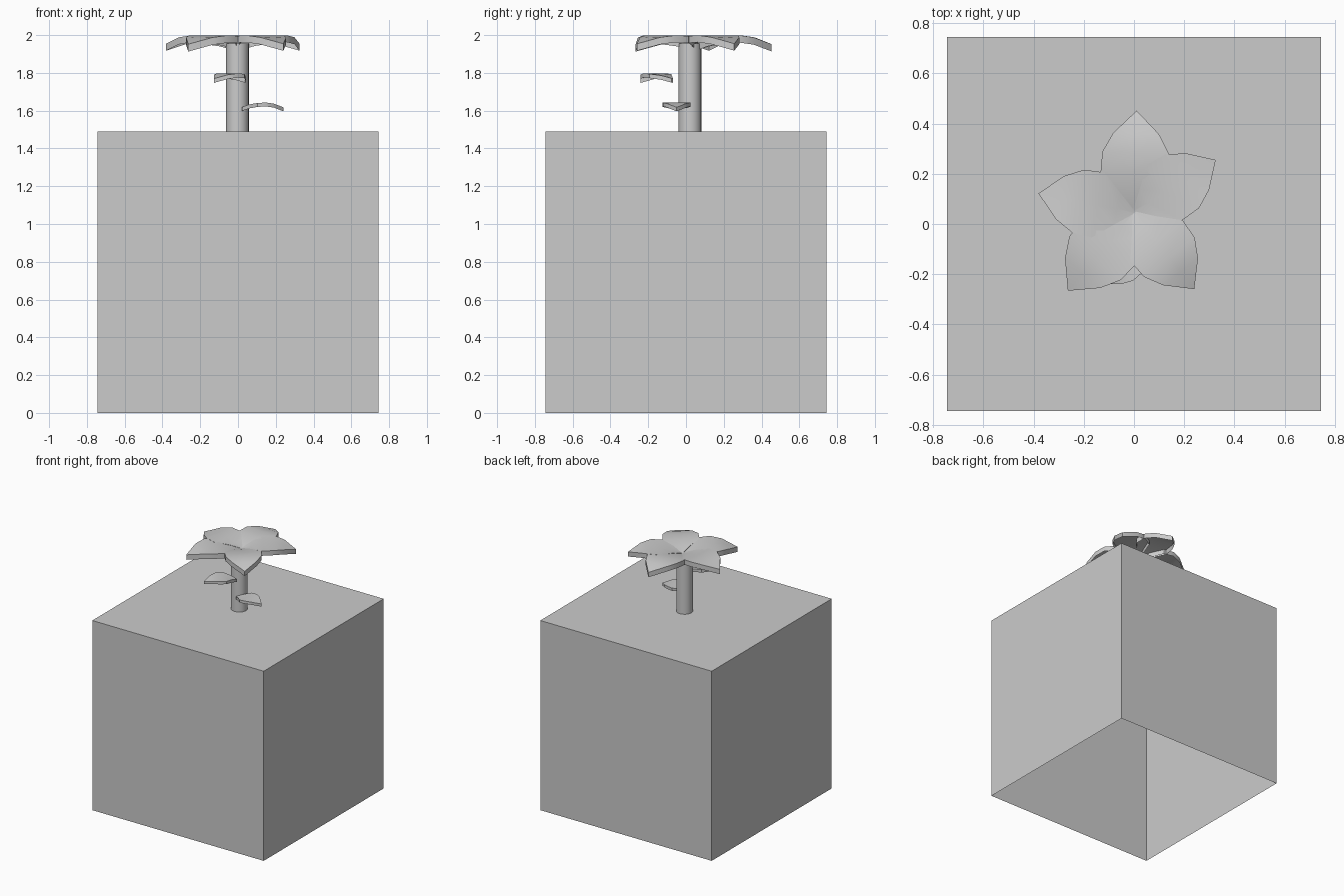
import bpy, bmesh, math
from mathutils import Matrix

cube = bpy.data.objects.get("Cube")
if cube:
    bpy.data.objects.remove(cube)

GREY = (0.6, 0.6, 0.6, 1)
grey = bpy.data.materials.new("light_grey")
grey.use_nodes = True
grey.diffuse_color = GREY
grey.node_tree.nodes["Principled BSDF"].inputs["Base Color"].default_value = GREY


def finish(bm, name, smooth=True):
    mesh = bpy.data.meshes.new(name)
    bm.to_mesh(mesh)
    bm.free()
    mesh.materials.append(grey)
    obj = bpy.data.objects.new(name, mesh)
    bpy.context.collection.objects.link(obj)
    if smooth:
        bpy.ops.object.select_all(action='DESELECT')
        obj.select_set(True)
        bpy.context.view_layer.objects.active = obj
        bpy.ops.object.shade_smooth_by_angle(angle=math.radians(35))


# Petal rows: distance, half width, middle height, edge height
ROWS = [(0.0, 0.008, -0.046, -0.044),
        (0.07, 0.066, -0.026, -0.019),
        (0.15, 0.136, -0.009, -0.004),
        (0.235, 0.131, -0.002, 0.0),
        (0.31, 0.09, -0.014, -0.011)]
TIP = (0.40, 0, -0.046)
THICKNESS = 0.038


def petal(name, x, y, z, angle, scale):
    bm = bmesh.new()
    rows = [[bm.verts.new(p) for p in ((r, w, e), (r, 0, m), (r, -w, e))]
            for r, w, m, e in ROWS]
    tip = bm.verts.new(TIP)
    for a, b in zip(rows, rows[1:]):
        for i in range(2):
            bm.faces.new((a[i], a[i + 1], b[i + 1], b[i]))
    for i in range(2):
        bm.faces.new((rows[-1][i], rows[-1][i + 1], tip))
    # Rim hanging from the outline, open underneath
    rim = [e for e in bm.edges if e.is_boundary]
    ext = bmesh.ops.extrude_edge_only(bm, edges=rim)
    lower = [v for v in ext["geom"] if isinstance(v, bmesh.types.BMVert)]
    bmesh.ops.translate(bm, verts=lower, vec=(0, 0, -THICKNESS))
    bmesh.ops.recalc_face_normals(bm, faces=bm.faces)
    if sum(f.normal.z for f in bm.faces) < 0:
        bmesh.ops.reverse_faces(bm, faces=bm.faces)
    bm.transform(Matrix.Translation((x, y, z))
                 @ Matrix.Rotation(math.radians(angle), 4, 'Z')
                 @ Matrix.Scale(scale, 4))
    finish(bm, name)


# Block, open underneath
bm = bmesh.new()
bmesh.ops.create_cube(bm, size=1.49, matrix=Matrix.Translation((0, 0, 0.745)))
bm.normal_update()
bottom = [f for f in bm.faces if f.normal.z < -0.5]
bmesh.ops.delete(bm, geom=bottom, context='FACES_ONLY')
finish(bm, "block", smooth=False)

# Stem
bm = bmesh.new()
bmesh.ops.create_cone(bm, cap_ends=False, segments=24, radius1=0.06, radius2=0.06,
                      depth=0.465, matrix=Matrix.Translation((-0.003, 0.021, 1.7225)))
finish(bm, "stem")

# Flower head
for name, angle, scale in (("back", 88.5, 1.01), ("back_left", 32.5, 0.965),
                           ("front_left", -52, 0.975), ("front_right", -130, 1.025),
                           ("back_right", 169, 0.97)):
    petal(name + "_petal", 0, 0.048, 1.999, angle, scale)

# Leaves
petal("lower_leaf", 0.02, -0.05, 1.643, 0, 0.55)
petal("upper_leaf", 0.04, -0.073, 1.797, 225, 0.59)
